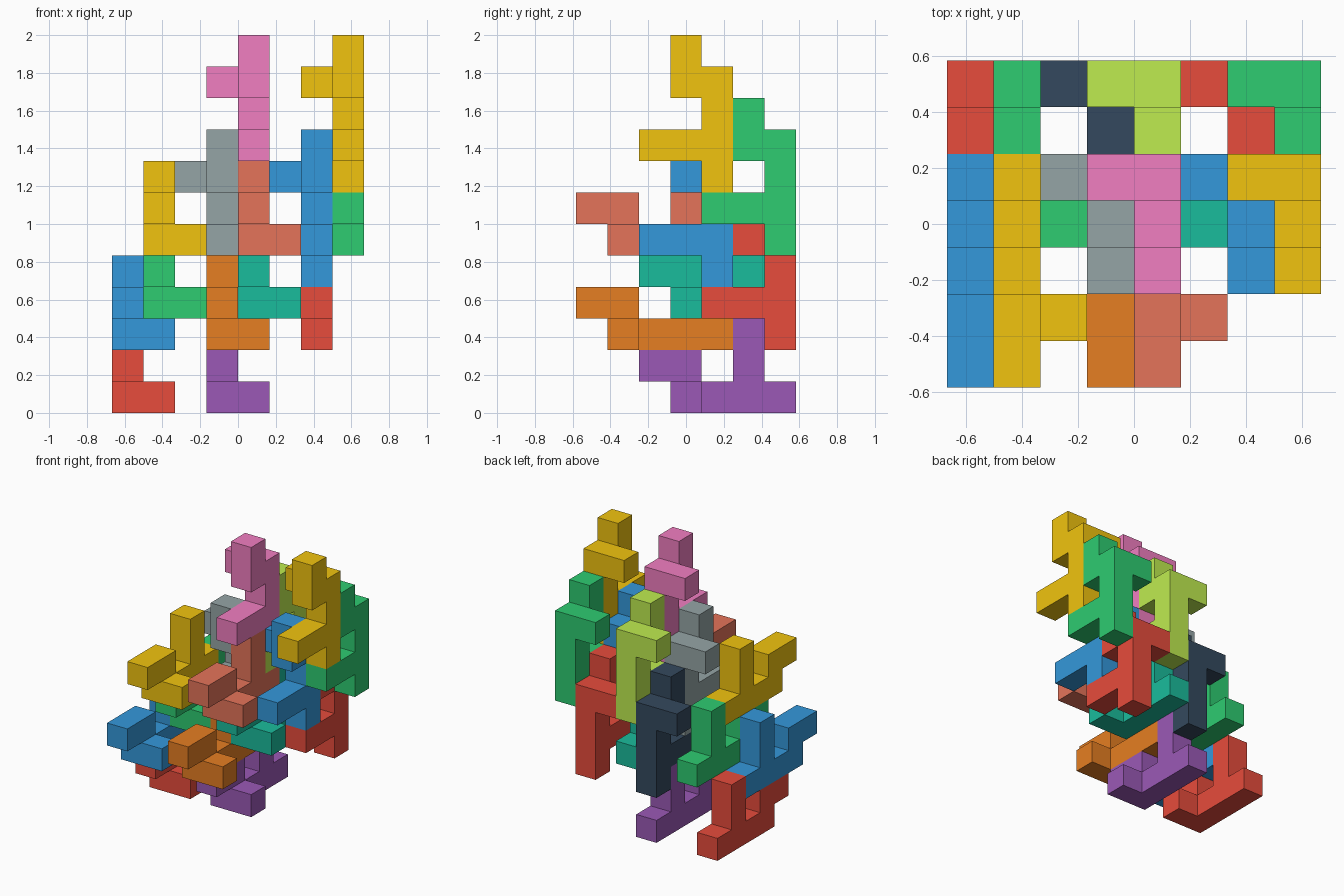
import bpy, bmesh
from mathutils import Vector

if "Cube" in bpy.data.objects:
    bpy.data.objects.remove(bpy.data.objects["Cube"])

U = 1 / 6                       # cube size
ORIGIN = Vector((-4, -3.5, 0))  # grid corner, in cubes


def material(name, hexcode):
    def lin(c):
        return c / 12.92 if c <= 0.04045 else ((c + 0.055) / 1.055) ** 2.4
    rgb = [lin(int(hexcode[i:i + 2], 16) / 255) for i in (0, 2, 4)]
    m = bpy.data.materials.new(name)
    m.diffuse_color = (*rgb, 1)
    m.use_nodes = True
    m.node_tree.nodes["Principled BSDF"].inputs["Base Color"].default_value = m.diffuse_color
    return m


MATS = {n: material(n, h) for n, h in {
    "red": "E74C3C", "blue": "3498DB", "yellow": "F1C40F", "green": "2ECC71",
    "purple": "9B59B6", "orange": "E67E22", "teal": "1ABC9C", "navy": "34495E",
    "grey": "95A5A6", "pink": "F17EC1", "salmon": "E5745A", "lime": "BFEC50"}.items()}


def piece_cells(start, a, p, q):
    """Nine cubes: bar along a, hooked arm and long arm along p, stub along q."""
    s, a, p, q = map(Vector, (start, a, p, q))
    cells = [s + a * i for i in range(4)]                 # bar
    cells += [s + p, s + p - a]                           # hooked arm
    cells += [s + a * 2 + p, s + a * 2 + p * 2]           # long arm
    cells.append(s + q)                                   # stub
    return {tuple(round(v) for v in c) for c in cells}


def build(name, cells, mat):
    """Outer skin of a set of cubes, flat areas merged into single faces."""
    bm = bmesh.new()
    for c in cells:
        for axis in range(3):
            for side in (0, 1):
                n = list(c)
                n[axis] += 2 * side - 1
                if tuple(n) in cells:
                    continue
                u, v = (axis + 1) % 3, (axis + 2) % 3
                loop = []
                for du, dv in ((0, 0), (1, 0), (1, 1), (0, 1)):
                    pt = Vector(c)
                    pt[axis] += side
                    pt[u] += du
                    pt[v] += dv
                    loop.append(bm.verts.new((pt + ORIGIN) * U))
                bm.faces.new(loop if side else loop[::-1])
    bmesh.ops.remove_doubles(bm, verts=bm.verts, dist=1e-4)
    bmesh.ops.dissolve_limit(bm, angle_limit=0.01, verts=bm.verts, edges=bm.edges)
    me = bpy.data.meshes.new(name)
    bm.to_mesh(me)
    bm.free()
    me.materials.append(MATS[mat])
    bpy.context.collection.objects.link(bpy.data.objects.new(name, me))


X, Y, Z = Vector((1, 0, 0)), Vector((0, 1, 0)), Vector((0, 0, 1))

# the same piece in two poses: (name, first cube, bar, arms, stub, colours)
POSES = (
    ("lying_piece", (0, 1, 2), Y, Z, X,
     ("blue", "red", "yellow", "green", "orange", "purple", "salmon", "teal")),
    ("standing_piece", (3, 4, 7), -Z, -Y, -X,
     ("grey", "navy", "pink", "lime", "blue", "red", "yellow", "green")),
)

# each pose repeats on a 2 x 2 x 2 lattice
for name, start, a, p, q, colours in POSES:
    for i, colour in enumerate(colours):
        right, upper, back = i // 4, i // 2 % 2, i % 2
        shift = Vector((3, 0, 0)) * right + Vector((1, 0, 3)) * upper + Vector((0, 2, -2)) * back
        build(f"{name}_{i + 1}", piece_cells(Vector(start) + shift, a, p, q), colour)
